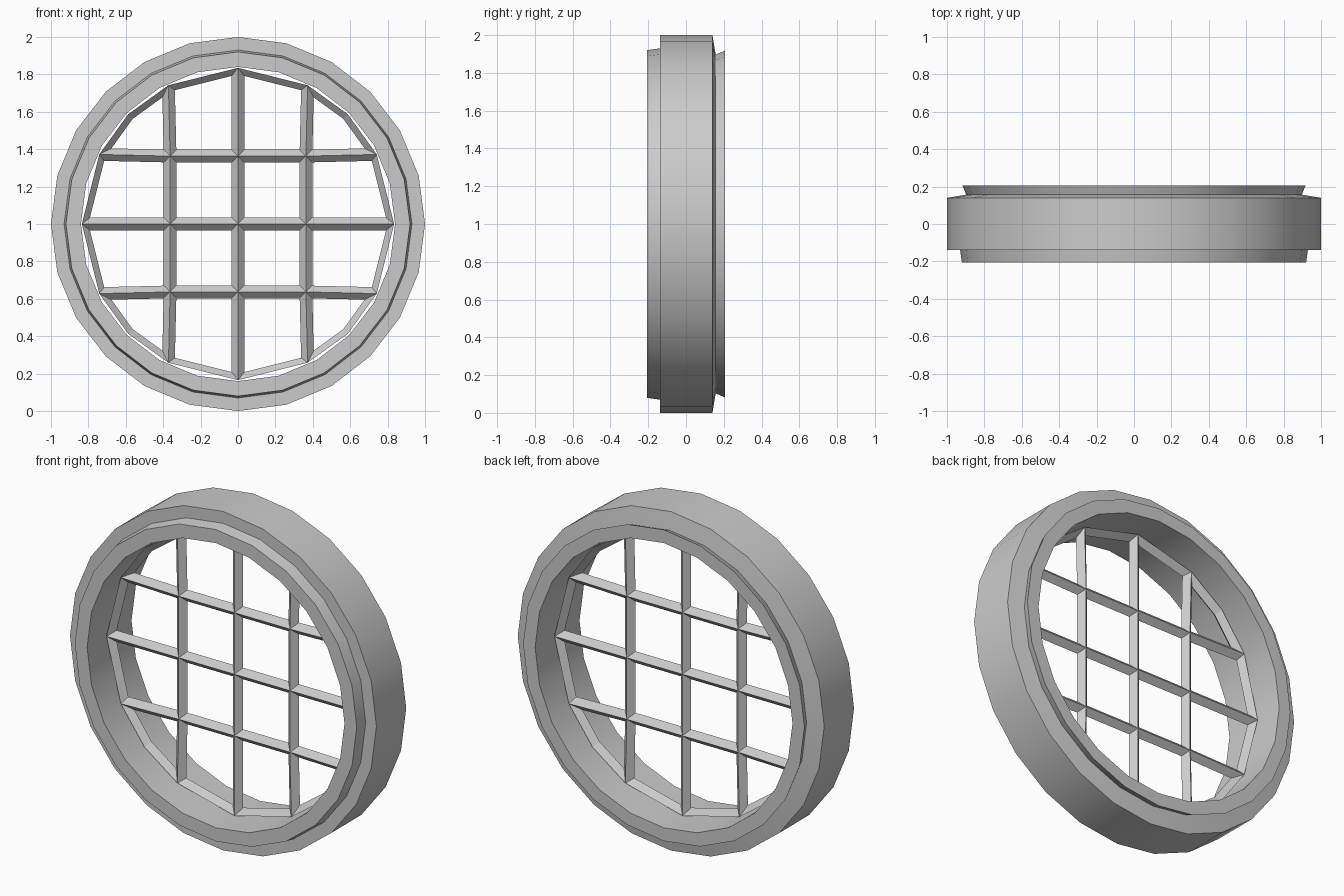
import bpy, bmesh, math
from mathutils import Vector

if "Cube" in bpy.data.objects:
    bpy.data.objects.remove(bpy.data.objects["Cube"])

SIDES = 24
CENTRE_Z = 1.0


def finish(bm, name):
    bmesh.ops.recalc_face_normals(bm, faces=bm.faces)
    me = bpy.data.meshes.new(name)
    bm.to_mesh(me)
    bm.free()
    ob = bpy.data.objects.new(name, me)
    bpy.context.collection.objects.link(ob)
    ob.location.z = CENTRE_Z
    return ob


# Round frame: closed (radius, y) profile turned around the y axis
profile = [(0.84, -0.207), (0.92, -0.207), (0.93, -0.138), (1.0, -0.138),
           (1.0, 0.14), (0.897, 0.157), (0.918, 0.207), (0.84, 0.207)]
bm = bmesh.new()
rings = []
for i in range(SIDES):
    a = 2 * math.pi * i / SIDES
    rings.append([bm.verts.new((r * math.cos(a), y, r * math.sin(a))) for r, y in profile])
n = len(profile)
for i in range(SIDES):
    p, q = rings[i], rings[(i + 1) % SIDES]
    for j in range(n):
        k = (j + 1) % n
        bm.faces.new((p[j], p[k], q[k], q[j]))
frame = finish(bm, "round_frame")
bpy.context.view_layer.objects.active = frame
frame.select_set(True)
bpy.ops.object.shade_smooth_by_angle(angle=math.radians(30))

# Lattice: a 4 x 4 grid fitted to the opening, each edge a diamond-section bar
HALF_W, HALF_D = 0.034, 0.034


def grid_point(i, j):
    if abs(i) == 2 and abs(j) == 2:
        x, z = 0.587, 0.587
    elif abs(i) == 2:
        x, z = (0.835, 0) if j == 0 else (0.742, 0.372)
    elif abs(j) == 2:
        x, z = (0, 0.835) if i == 0 else (0.372, 0.742)
    else:
        x, z = 0.363 * abs(i), 0.363 * abs(j)
    return Vector((math.copysign(x, i), 0, math.copysign(z, j)))


def inset(prev, cur, nxt):
    a, b = (prev - cur).normalized(), (nxt - cur).normalized()
    return cur + (a + b) * HALF_W / a.cross(b).length


bm = bmesh.new()
depth = Vector((0, HALF_D, 0))
ridge = {(i, j): [bm.verts.new(grid_point(i, j) + s * depth) for s in (-1, 1)]
         for i in range(-2, 3) for j in range(-2, 3)}
for i in range(-2, 2):
    for j in range(-2, 2):
        keys = [(i, j), (i + 1, j), (i + 1, j + 1), (i, j + 1)]
        pts = [grid_point(*k) for k in keys]
        inner = [bm.verts.new(inset(pts[c - 1], pts[c], pts[(c + 1) % 4])) for c in range(4)]
        for c in range(4):
            d = (c + 1) % 4
            ka, kb = keys[c], keys[d]
            for s in (0, 1):
                bm.faces.new((ridge[ka][s], ridge[kb][s], inner[d], inner[c]))
            # outer strip where the bar meets the frame
            if any(abs(ka[t]) == 2 and ka[t] == kb[t] for t in (0, 1)):
                bm.faces.new((ridge[ka][0], ridge[kb][0], ridge[kb][1], ridge[ka][1]))
finish(bm, "lattice_bars")
